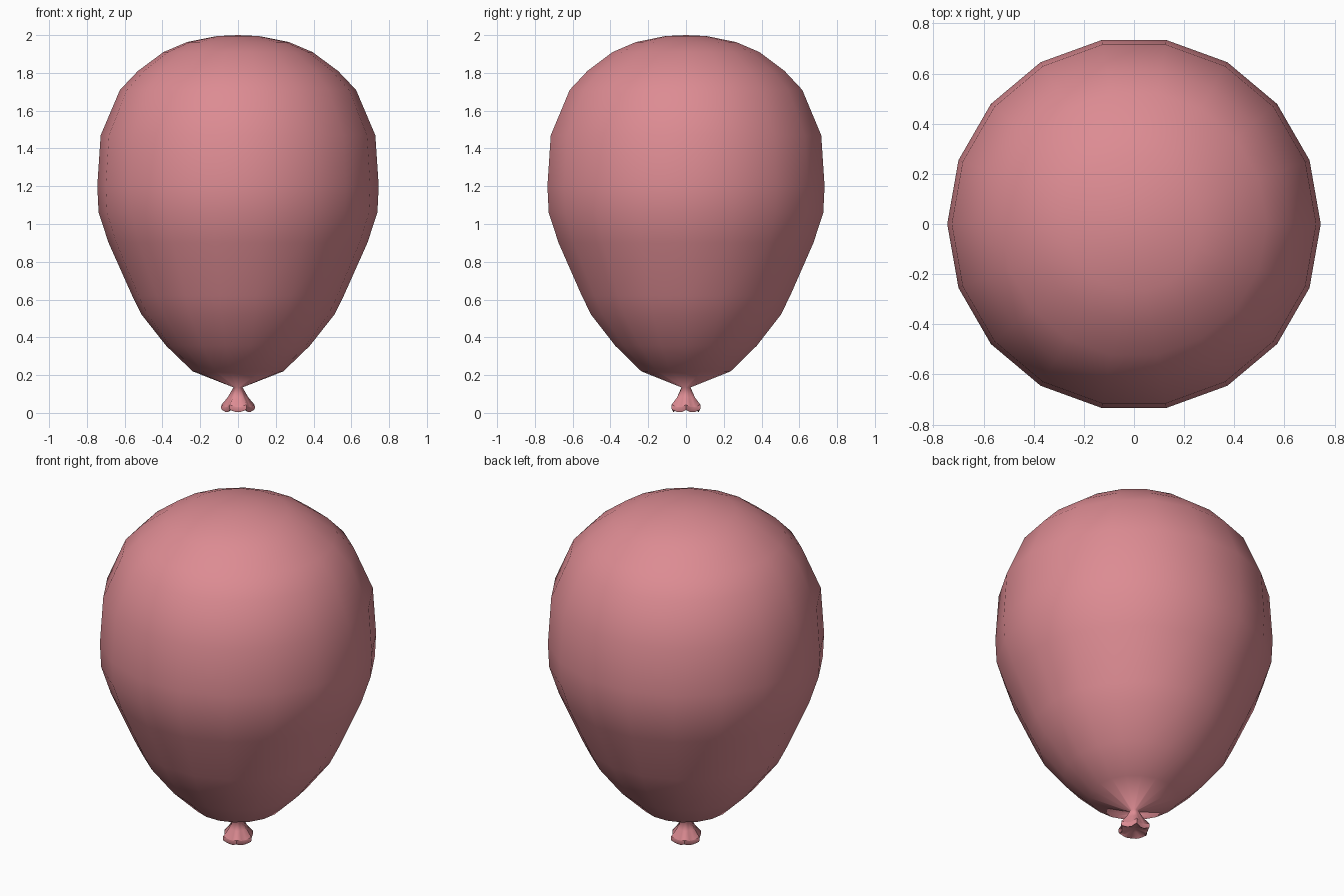
import bpy, bmesh, math

cube = bpy.data.objects.get("Cube")
if cube:
    bpy.data.objects.remove(cube, do_unlink=True)

SEGMENTS = 18

pink = bpy.data.materials.new("balloon pink")
pink.use_nodes = True
colour = (0.72, 0.26, 0.29, 1)
pink.diffuse_color = colour
pink.node_tree.nodes["Principled BSDF"].inputs["Base Color"].default_value = colour


def lathe(name, profile, start_tip, end_tip):
    """Spin (radius, height, radial ripple, height ripple) rings; close ends at tips."""
    bm = bmesh.new()
    rings = []
    for r, z, dr, dz in profile:
        ring = []
        for i in range(SEGMENTS):
            a = math.tau * i / SEGMENTS
            wave = math.cos(6 * a)
            radius = r + dr * wave
            ring.append(bm.verts.new((radius * math.cos(a), radius * math.sin(a), z + dz * wave)))
        rings.append(ring)
    for low, high in zip(rings, rings[1:]):
        for i in range(SEGMENTS):
            j = (i + 1) % SEGMENTS
            bm.faces.new((low[i], low[j], high[j], high[i]))
    for tip, ring in ((start_tip, rings[0]), (end_tip, rings[-1])):
        if tip is not None:
            v = bm.verts.new((0, 0, tip))
            for i in range(SEGMENTS):
                j = (i + 1) % SEGMENTS
                order = (ring[j], ring[i], v) if ring is rings[0] else (ring[i], ring[j], v)
                bm.faces.new(order)
    mesh = bpy.data.meshes.new(name)
    bm.to_mesh(mesh)
    bm.free()
    mesh.materials.append(pink)
    mesh.shade_smooth()
    obj = bpy.data.objects.new(name, mesh)
    bpy.context.collection.objects.link(obj)
    return obj


# Inflated body running down through the pinched neck into the flared skirt
outline = [(0.24, 0.22), (0.38, 0.355), (0.51, 0.52), (0.56, 0.62), (0.685, 0.9),
           (0.738, 1.06), (0.745, 1.2), (0.727, 1.47), (0.625, 1.71), (0.53, 1.81),
           (0.395, 1.91), (0.27, 1.963), (0.11, 1.995)]
skirt = [(0.077, 0.035, 0.011, 0.008), (0.05, 0.08, 0.006, 0), (0.024, 0.135, 0, 0)]
lathe("balloon_body", skirt + [(r, z, 0, 0) for r, z in outline], None, 2.0)

# Rolled lip with a shallow hollow underneath
lip = lathe("knot_lip", [(0.03, 0.022, 0.004, 0), (0.06, 0.014, 0.008, 0.003),
                         (0.074, 0.008, 0.011, 0.008), (0.079, 0.018, 0.011, 0.008),
                         (0.077, 0.035, 0.011, 0.008)], 0.03, None)
bpy.ops.object.select_all(action='DESELECT')
lip.select_set(True)
bpy.context.view_layer.objects.active = lip
bpy.ops.object.shade_smooth_by_angle(angle=math.radians(50))
